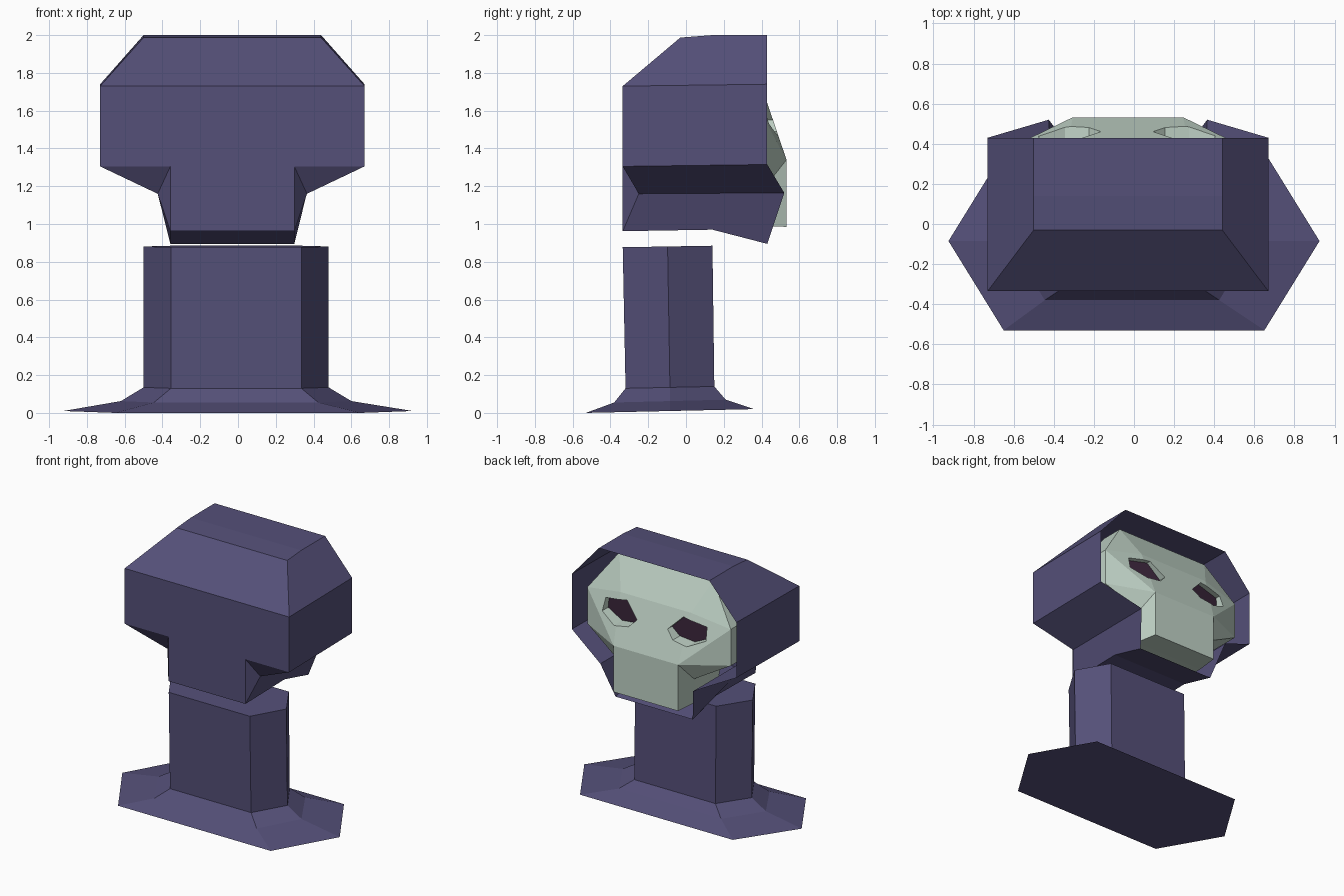
import bpy, bmesh

if "Cube" in bpy.data.objects:
    bpy.data.objects.remove(bpy.data.objects["Cube"])


def material(name, rgb):
    m = bpy.data.materials.new(name)
    m.diffuse_color = (*rgb, 1)
    m.use_nodes = True
    m.node_tree.nodes["Principled BSDF"].inputs["Base Color"].default_value = m.diffuse_color
    return m


PURPLE = material("dusky purple", (0.09, 0.08, 0.19))
PALE = material("pale green", (0.53, 0.65, 0.57))
DARK = material("dark plum", (0.045, 0.02, 0.045))


def finish(name, bm, mats):
    bmesh.ops.recalc_face_normals(bm, faces=bm.faces)
    me = bpy.data.meshes.new(name)
    bm.to_mesh(me)
    bm.free()
    for m in mats:
        me.materials.append(m)
    ob = bpy.data.objects.new(name, me)
    bpy.context.collection.objects.link(ob)
    return ob


def mirrored(name, pts, sides, spans, mats, cx=-0.03):
    """Named half points; 'sides' faces are mirrored, 'spans' bridge both halves."""
    bm = bmesh.new()
    v = {s: {k: bm.verts.new((cx + s * p[0], p[1], p[2])) for k, p in pts.items()}
         for s in (1, -1)}
    for f in sides:
        for s in (1, -1):
            bm.faces.new([v[s][k] for k in f.split()][::s])
    for f in spans:
        ks = f.split()
        bm.faces.new([v[1][k] for k in ks] + [v[-1][k] for k in reversed(ks)])
    return finish(name, bm, mats)


# Body: stacked hexagons (centre x, half width, front half width, y front, y back, z front, z back)
rings = [(0.0, 0.925, 0.65, -0.53, 0.36, 0.0, 0.02),
         (-0.01, 0.61, 0.435, -0.38, 0.21, 0.055, 0.07),
         (-0.01, 0.49, 0.345, -0.32, 0.15, 0.13, 0.14),
         (-0.01, 0.49, 0.345, -0.335, 0.14, 0.877, 0.885)]
bm = bmesh.new()
loops = []
for cx, w, f, y0, y1, z0, z1 in rings:
    ym, zm = (y0 + y1) / 2, (z0 + z1) / 2
    loops.append([bm.verts.new(p) for p in (
        (cx - f, y0, z0), (cx + f, y0, z0), (cx + w, ym, zm),
        (cx + f, y1, z1), (cx - f, y1, z1), (cx - w, ym, zm))])
for a, b in zip(loops, loops[1:]):
    for i in range(6):
        j = (i + 1) % 6
        bm.faces.new((a[i], a[j], b[j], b[i]))
bm.faces.new(loops[0])
bm.faces.new(loops[-1])
finish("robe_body", bm, [PURPLE])

# Hood: shell open towards the back
hood = {
    "f1": (0.70, -0.335, 1.73), "f2": (0.70, -0.335, 1.305),
    "f3": (0.328, -0.335, 1.305), "f4": (0.328, -0.335, 0.962),
    "k": (0.395, -0.25, 1.16), "m": (0.328, 0.14, 0.97),
    "t1": (0.47, -0.03, 1.987), "t2": (0.47, 0.14, 2.0), "t3": (0.47, 0.43, 2.0),
    "r1": (0.70, 0.43, 1.74), "r2": (0.70, 0.43, 1.315),
    "r3": (0.395, 0.52, 1.165), "r4": (0.328, 0.43, 0.895),
}
mirrored("hood", hood,
         ["f1 f2 r2 r1", "f1 r1 t3 t2 t1", "f2 k r3 r2", "f2 f3 k", "f3 f4 k",
          "k f4 m r4 r3"],
         ["f1 t1", "t1 t2", "t2 t3", "f1 f2 f3", "f3 f4", "f4 m", "m r4"], [PURPLE])

# Mask: faceted skull-like solid set into the hood opening
mask = {
    "A": (0.40, 0.28, 1.93), "B": (0.30, 0.41, 1.70),
    "C": (0.61, 0.37, 1.64), "D": (0.61, 0.37, 1.36),
    "E": (0.275, 0.532, 1.34), "F": (0.275, 0.532, 0.985),
    "G": (0.34, 0.43, 1.21), "H": (0.30, 0.35, 0.99),
}
for k in "ACDGH":
    mask[k.lower()] = (mask[k][0], 0.1, mask[k][2])
face = mirrored("mask", mask,
                ["A B C", "B C E", "C D E", "E D G", "E G H F",
                 "A C c a", "C D d c", "D G g d", "G H h g"],
                ["A B", "B E", "E F", "F H", "H h", "A a", "a c d g h"], [PALE, DARK])

# Eye sockets: prisms whose deep end is the dark eye
eye = [(0.13, 1.55), (0.24, 1.66), (0.43, 1.625), (0.44, 1.53), (0.31, 1.47), (0.19, 1.49)]
bm = bmesh.new()
for s in (1, -1):
    deep = [bm.verts.new((-0.035 + s * h, 0.42 - 0.12 * h, z)) for h, z in eye]
    out = [bm.verts.new((-0.035 + s * h, 0.8, z)) for h, z in eye]
    bm.faces.new(deep).material_index = 1
    bm.faces.new(out)
    for i in range(6):
        j = (i + 1) % 6
        bm.faces.new((deep[i], deep[j], out[j], out[i]))
cutter = finish("eye_cutter", bm, [PALE, DARK])
cutter.hide_render = True
mod = face.modifiers.new("eyes", "BOOLEAN")
mod.operation = "DIFFERENCE"
mod.solver = "EXACT"
mod.object = cutter
bpy.context.view_layer.objects.active = face
bpy.ops.object.modifier_apply(modifier=mod.name)
bpy.data.objects.remove(cutter)
